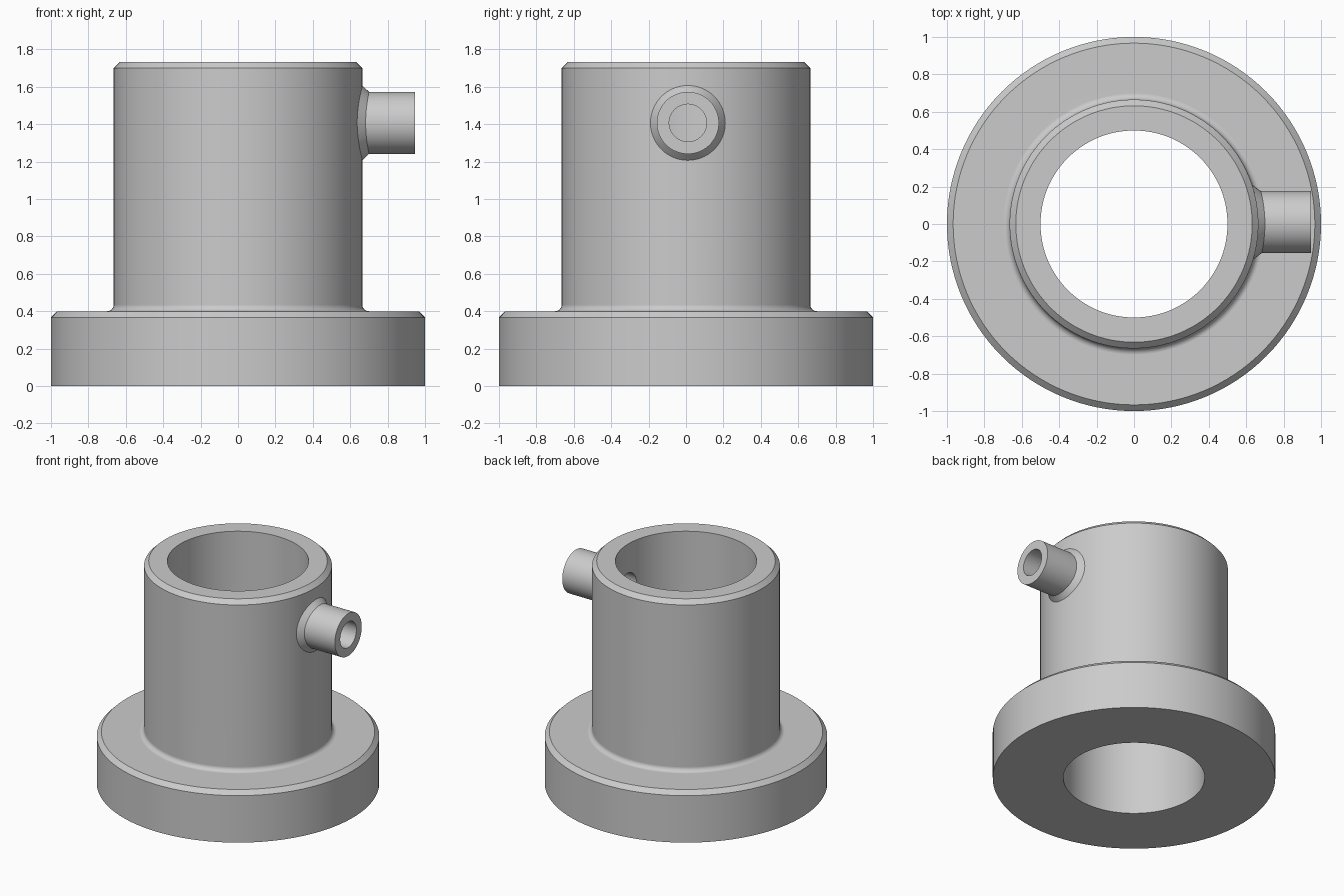
import bpy, bmesh
from math import sin, cos, pi, sqrt

cube = bpy.data.objects.get("Cube")
if cube:
    bpy.data.objects.remove(cube, do_unlink=True)

WALL_R, BORE_R, HEIGHT = 0.665, 0.5, 1.733
FILLET = 0.035
PIPE_Y, PIPE_Z, PIPE_END = 0.01, 1.407, 0.946

metal = bpy.data.materials.new("light_grey_metal")
metal.use_nodes = True
grey = (0.6, 0.6, 0.6, 1)
metal.diffuse_color = grey
metal.node_tree.nodes["Principled BSDF"].inputs["Base Color"].default_value = grey


def skin_rings(name, rings, closed=False):
    """Join successive rings of points with quads into a new object."""
    bm = bmesh.new()
    loops = [[bm.verts.new(p) for p in ring] for ring in rings]
    pairs = list(zip(loops, loops[1:]))
    if closed:
        pairs.append((loops[-1], loops[0]))
    for a, b in pairs:
        n = len(a)
        for i in range(n):
            j = (i + 1) % n
            bm.faces.new((a[i], a[j], b[j], b[i]))
    mesh = bpy.data.meshes.new(name)
    bm.to_mesh(mesh)
    bm.free()
    mesh.materials.append(metal)
    obj = bpy.data.objects.new(name, mesh)
    bpy.context.collection.objects.link(obj)
    return obj


def activate(obj):
    bpy.ops.object.select_all(action="DESELECT")
    obj.select_set(True)
    bpy.context.view_layer.objects.active = obj


def smooth(obj):
    activate(obj)
    bpy.ops.object.shade_smooth_by_angle(angle=pi / 6)
    mod = obj.modifiers.new("even_shading", "WEIGHTED_NORMAL")
    mod.keep_sharp = True


def upright_ring(r, z, n=128):
    return [(r * cos(2 * pi * i / n), r * sin(2 * pi * i / n), z) for i in range(n)]


def pipe_ring(r, x=None, wall=None, n=64):
    """Ring about the side pipe's axis, flat at x or wrapped on an upright cylinder."""
    ring = []
    for i in range(n):
        a = 2 * pi * i / n
        y = PIPE_Y + r * cos(a)
        ring.append((sqrt(wall**2 - y**2) if wall else x, y, PIPE_Z + r * sin(a)))
    return ring


# Flanged sleeve: chamfered flange, filleted root, chamfered rim, straight bore
steps = 8
root = [(WALL_R + FILLET * (1 - sin(a)), 0.4 + FILLET * (1 - cos(a)))
        for a in (pi / 2 * k / steps for k in range(steps + 1))]
profile = [(BORE_R, 0), (1, 0), (1, 0.367), (0.967, 0.4), *root,
           (WALL_R, HEIGHT - 0.033), (WALL_R - 0.033, HEIGHT), (BORE_R, HEIGHT)]
body = skin_rings("flanged_sleeve", [upright_ring(r, z) for r, z in profile], True)

# Round port through the sleeve wall
cutter = bpy.data.objects.new("port_cutter", bpy.data.meshes.new("port_cutter"))
bpy.context.collection.objects.link(cutter)
bm = bmesh.new()
ends = [[bm.verts.new(p) for p in pipe_ring(0.1, x)] for x in (0.3, 0.9)]
bm.faces.new(ends[0])
bm.faces.new(ends[1])
for i in range(len(ends[0])):
    bm.faces.new((ends[0][i - 1], ends[0][i], ends[1][i], ends[1][i - 1]))
bmesh.ops.recalc_face_normals(bm, faces=bm.faces)
bm.to_mesh(cutter.data)
bm.free()
cutter.data.materials.append(metal)
cutter.hide_render = True

cut = body.modifiers.new("port", "BOOLEAN")
cut.operation, cut.solver, cut.object = "DIFFERENCE", "EXACT", cutter
activate(body)
bpy.ops.object.modifier_apply(modifier=cut.name)
bpy.data.objects.remove(cutter, do_unlink=True)
smooth(body)

# Side pipe: flared collar on the wall, straight barrel, open bore
pipe = skin_rings("side_pipe", [
    pipe_ring(0.2, wall=WALL_R),
    pipe_ring(0.166, wall=WALL_R + 0.035),
    pipe_ring(0.166, PIPE_END),
    pipe_ring(0.1, PIPE_END),
    pipe_ring(0.1, wall=WALL_R),
])
smooth(pipe)
